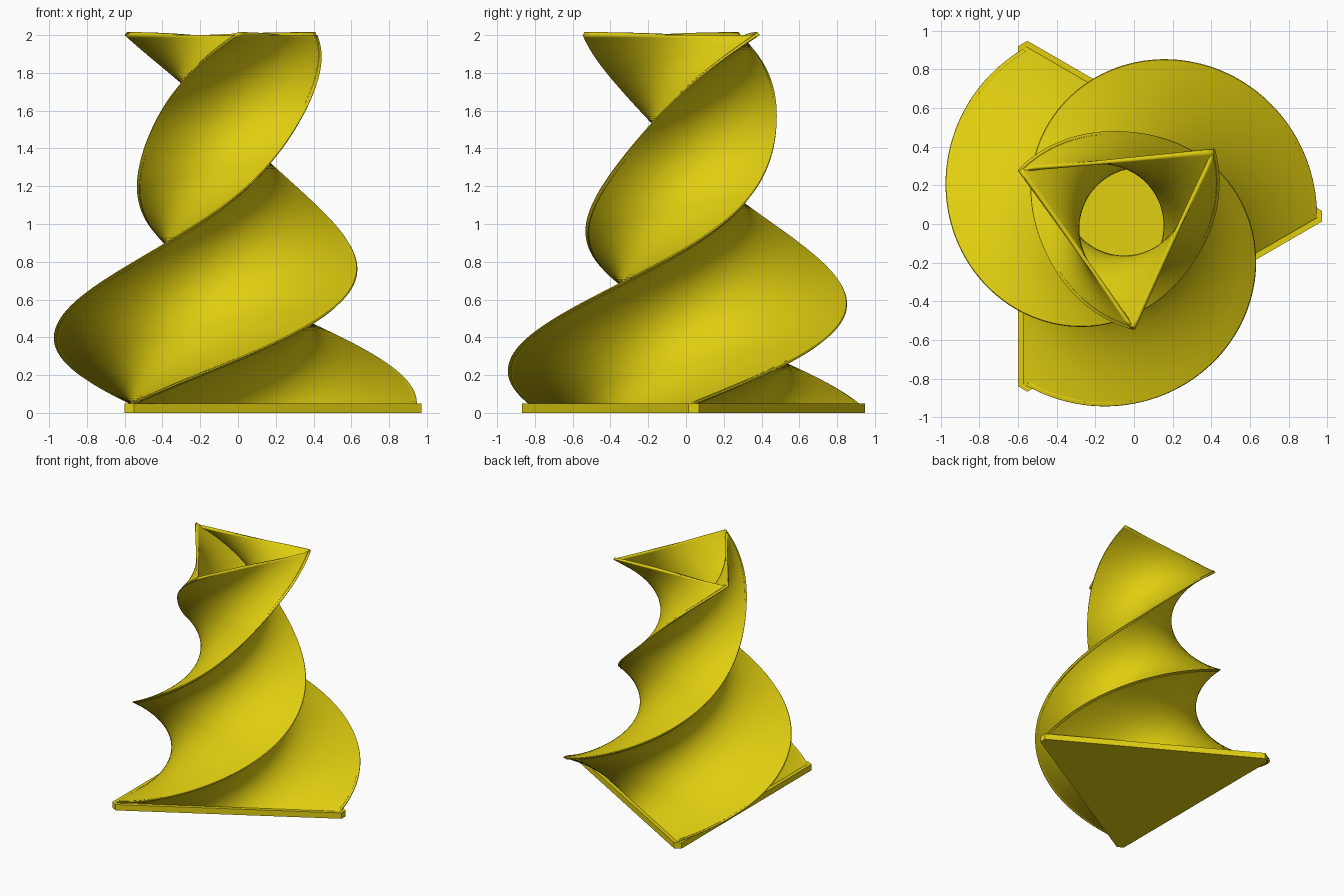
import bpy, bmesh, math

if "Cube" in bpy.data.objects:
    bpy.data.objects.remove(bpy.data.objects["Cube"])

CX, CY = -0.06, 0.04      # axis of the twist
PLATE_H, TOP = 0.05, 2.0

mat = bpy.data.materials.new("yellow")
mat.diffuse_color = (0.75, 0.62, 0.005, 1)
mat.use_nodes = True
mat.node_tree.nodes["Principled BSDF"].inputs["Base Color"].default_value = mat.diffuse_color


def tri_ring(radius, angle, z, cut, steps):
    """Triangle outline with clipped corners, each side divided into steps."""
    corners = [(radius * math.cos(angle + k * math.tau / 3),
                radius * math.sin(angle + k * math.tau / 3)) for k in range(3)]
    pts = []
    for k in range(3):
        (ax, ay), (bx, by) = corners[k], corners[(k + 1) % 3]
        for i in range(steps + 1):
            t = cut + (1 - 2 * cut) * i / steps
            pts.append((CX + ax + (bx - ax) * t, CY + ay + (by - ay) * t, z))
    return pts


def loft(name, rings, caps):
    bm = bmesh.new()
    loops = [[bm.verts.new(p) for p in ring] for ring in rings]
    n = len(loops[0])
    for lo, hi in zip(loops, loops[1:]):
        for i in range(n):
            j = (i + 1) % n
            bm.faces.new((lo[i], lo[j], hi[j], hi[i]))
    if caps:
        bm.faces.new(loops[0][::-1])
        bm.faces.new(loops[-1])
    me = bpy.data.meshes.new(name)
    bm.to_mesh(me)
    bm.free()
    me.materials.append(mat)
    ob = bpy.data.objects.new(name, me)
    bpy.context.collection.objects.link(ob)
    return ob


# Triangular base plate with clipped corners
loft("base_plate", [tri_ring(1.08, 0, z, 0.03, 1) for z in (0, PLATE_H)], True)

# Twisted vase wall: radius follows a cosine swell, twist is linear in height
rings = []
LAYERS = 140
for i in range(LAYERS + 1):
    z = PLATE_H - 0.01 + (TOP - PLATE_H + 0.01) * i / LAYERS
    r = 0.725 + 0.285 * math.cos(math.pi * (z - 0.05) / 1.45)
    twist = math.radians(141.5) * (z - PLATE_H)
    rings.append(tri_ring(r * 1.012, twist, z, 0.01, 18))
vase = loft("twisted_vase_wall", rings, False)

# Thin wall, open at the top
inner = vase.modifiers.new("wall", 'SOLIDIFY')
inner.thickness = 0.02
inner.offset = -1

bpy.ops.object.select_all(action='DESELECT')
vase.select_set(True)
bpy.context.view_layer.objects.active = vase
bpy.ops.object.shade_smooth_by_angle(angle=math.radians(35))
